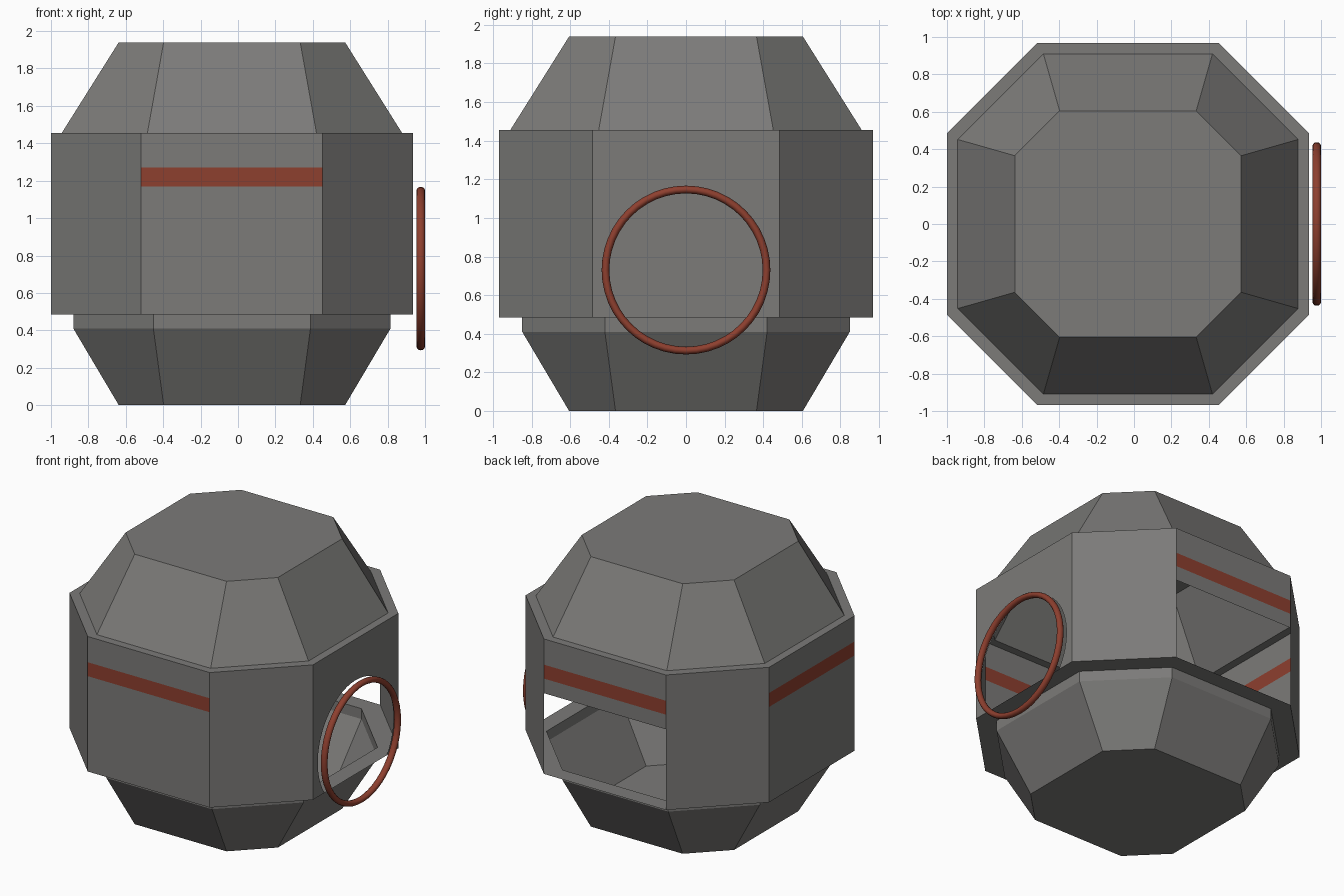
import bpy, bmesh, math

if "Cube" in bpy.data.objects:
    bpy.data.objects.remove(bpy.data.objects["Cube"])

CX = -0.0325  # body sits slightly left so the ring on the right fits in the 2 unit span


def material(name, rgb):
    m = bpy.data.materials.new(name)
    m.diffuse_color = (*rgb, 1)
    m.use_nodes = True
    m.node_tree.nodes["Principled BSDF"].inputs["Base Color"].default_value = m.diffuse_color
    return m


GREY = material("hull grey", (0.2, 0.197, 0.19))
RUST = material("rust red", (0.27, 0.05, 0.028))


def octagon(half, corner, z):
    """Eight points, counter-clockwise, first edge is the front (-y) side."""
    h, c = half, corner
    pts = [(-c, -h), (c, -h), (h, -c), (h, c), (c, h), (-c, h), (-h, c), (-h, -c)]
    return [(CX + x, y, z) for x, y in pts]


def finish(name, bm):
    me = bpy.data.meshes.new(name)
    bm.to_mesh(me)
    bm.free()
    me.materials.append(GREY)
    me.materials.append(RUST)
    ob = bpy.data.objects.new(name, me)
    bpy.context.collection.objects.link(ob)
    return ob


def loft(name, levels, cap=None, skip=None, paint=None):
    """Skin octagon levels; skip(side, row) leaves gaps, paint(side, row) picks rust."""
    bm = bmesh.new()
    rings = [[bm.verts.new(p) for p in octagon(*l)] for l in levels]
    for r in range(len(rings) - 1):
        for s in range(8):
            if skip and skip(s, r):
                continue
            t = (s + 1) % 8
            f = bm.faces.new((rings[r][s], rings[r][t], rings[r + 1][t], rings[r + 1][s]))
            f.material_index = 1 if paint and paint(s, r) else 0
    if cap == "top":
        bm.faces.new(rings[-1])
    if cap == "bottom":
        bm.faces.new(rings[0][::-1])
    loose = [v for v in bm.verts if not v.link_faces]
    bmesh.ops.delete(bm, geom=loose, context='VERTS')
    return finish(name, bm)


# sides: 0 front, 2 right, 4 back, 6 left
R, CZ = 0.43, 0.73
BOT, TOP = 0.485, 1.455
W, WC = 0.9675, 0.485

# lower bowl with its short collar and the ledge under the walls
loft("lower_bowl", [(0.605, 0.365, 0), (0.848, 0.42, 0.41), (0.848, 0.42, BOT), (W, WC, BOT)],
     cap="bottom")

# upright walls: open at the back below the lintel, right wall made separately
loft("wall_band", [(W, WC, z) for z in (BOT, 1.065, 1.17, 1.27, TOP)],
     skip=lambda s, r: s == 2 or (s == 4 and r == 0),
     paint=lambda s, r: r == 2 and s in (0, 4, 6))

# roof with the narrow ledge on top of the walls
loft("roof", [(W, WC, TOP), (0.91, 0.452, TOP), (0.605, 0.365, 1.94)], cap="top")

# right wall with a round port cut through its lower edge
bm = bmesh.new()
a = math.asin((BOT - CZ) / R)
arc = [a + (math.pi - 2 * a) * i / 40 for i in range(41)]
outline = [(WC, BOT), (WC, TOP), (-WC, TOP), (-WC, BOT)]
outline += [(R * math.cos(t), CZ + R * math.sin(t)) for t in reversed(arc)]
face = bm.faces.new([bm.verts.new((CX + W, y, z)) for y, z in outline])
face.normal_update()
if face.normal.x < 0:
    face.normal_flip()
bmesh.ops.triangulate(bm, faces=bm.faces[:])
finish("port_wall", bm)

# round port ring
bpy.ops.mesh.primitive_torus_add(major_radius=0.417, minor_radius=0.02, major_segments=48,
                                 minor_segments=12, location=(0.977, 0, CZ),
                                 rotation=(0, math.pi / 2, 0))
ring = bpy.context.object
ring.name = "port_ring"
ring.scale.z = 1.15
ring.data.materials.append(RUST)
bpy.ops.object.shade_smooth()
